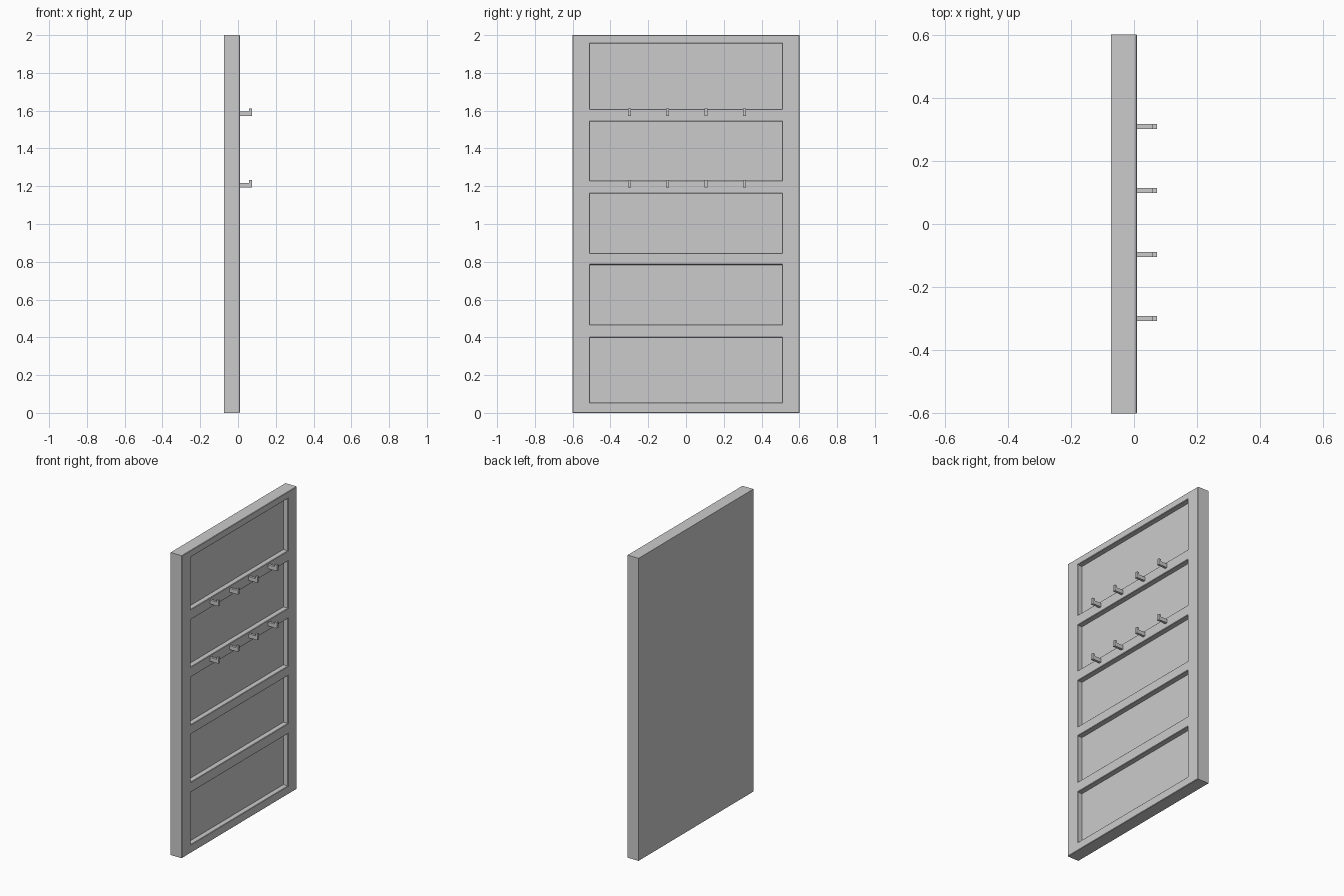
import bpy, bmesh

if "Cube" in bpy.data.objects:
    bpy.data.objects.remove(bpy.data.objects["Cube"])

BACK, FRONT, RECESS = -0.073, 0.01, -0.024
YS = [-0.6, -0.508, 0.508, 0.6]
ZS = [0, 0.055, 0.40, 0.468, 0.784, 0.847, 1.162, 1.23, 1.542, 1.61, 1.955, 2.0]


def finish(bm, name):
    bmesh.ops.recalc_face_normals(bm, faces=bm.faces)
    me = bpy.data.meshes.new(name)
    bm.to_mesh(me)
    bm.free()
    ob = bpy.data.objects.new(name, me)
    bpy.context.collection.objects.link(ob)
    return ob


# Solid board with five recessed panels in its +x face
bm = bmesh.new()
grid = [[bm.verts.new((FRONT, y, z)) for y in YS] for z in ZS]
cells = []
for r in range(len(ZS) - 1):
    for c in range(len(YS) - 1):
        f = bm.faces.new((grid[r][c], grid[r][c + 1], grid[r + 1][c + 1], grid[r + 1][c]))
        if c == 1 and r % 2 == 1:
            cells.append(f)
rim = [e for e in bm.edges if e.is_boundary]
# Back and outer sides
x0, y0, y1, top = BACK, YS[0], YS[-1], ZS[-1]
back = bmesh.ops.extrude_edge_only(bm, edges=rim)["geom"]
for v in [g for g in back if isinstance(g, bmesh.types.BMVert)]:
    v.co.x = BACK
bmesh.ops.contextual_create(bm, geom=[g for g in back if isinstance(g, bmesh.types.BMEdge)])
# Push each panel inward
for f in cells:
    new = bmesh.ops.extrude_discrete_faces(bm, faces=[f])["faces"][0]
    for v in new.verts:
        v.co.x = RECESS
bmesh.ops.recalc_face_normals(bm, faces=bm.faces)
# Slightly soften the front edges
edges = [e for e in bm.edges if all(abs(v.co.x - FRONT) < 1e-5 for v in e.verts)
         and len(e.link_faces) == 2 and e.calc_face_angle() > 0.5]
bmesh.ops.bevel(bm, geom=edges, offset=0.003, segments=1, affect='EDGES', profile=0.5)
finish(bm, "panelled_board")

# L-shaped hooks on the two upper rails
PROFILE = [(0.005, 0), (0.073, 0), (0.073, 0.04), (0.058, 0.04), (0.058, 0.025), (0.005, 0.025)]


def hook(name, y, z, w=0.016):
    bm = bmesh.new()
    f = bm.faces.new([bm.verts.new((px, y - w / 2, z + pz)) for px, pz in PROFILE])
    ext = bmesh.ops.extrude_face_region(bm, geom=[f])["geom"]
    bmesh.ops.translate(bm, vec=(0, w, 0),
                        verts=[g for g in ext if isinstance(g, bmesh.types.BMVert)])
    finish(bm, name)


for row, z in (("upper", 1.571), ("lower", 1.192)):
    for i in range(4):
        hook(f"{row}_hook_{i + 1}", -0.3 + 0.203 * i, z)
